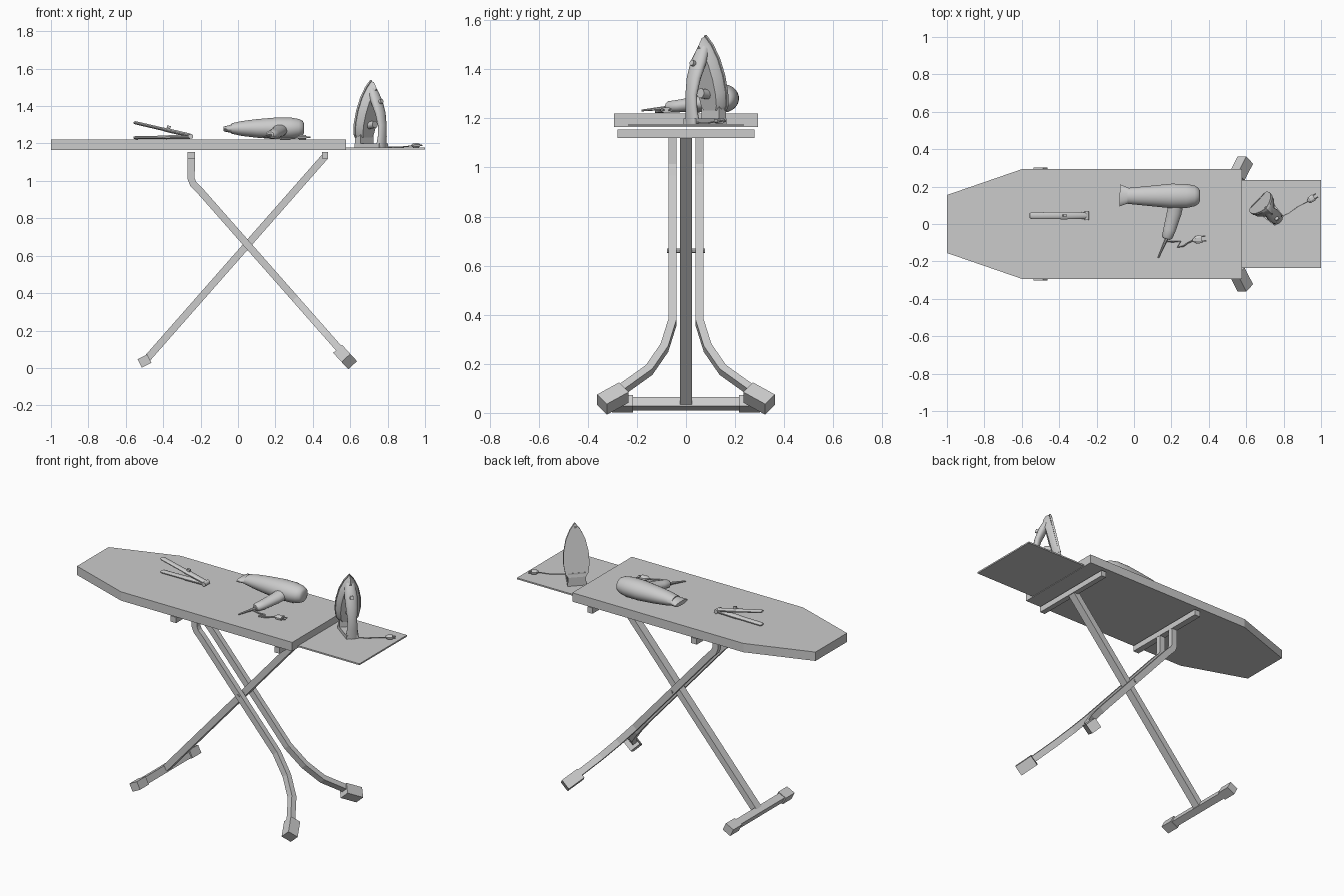
import bpy, math
from math import cos, sin, pi
from mathutils import Vector, Matrix

if "Cube" in bpy.data.objects:
    bpy.data.objects.remove(bpy.data.objects["Cube"])


def mesh(name, verts, faces, smooth=False):
    me = bpy.data.meshes.new(name)
    me.from_pydata([tuple(v) for v in verts], [], faces)
    ob = bpy.data.objects.new(name, me)
    bpy.context.collection.objects.link(ob)
    bpy.context.view_layer.objects.active = ob
    ob.select_set(True)
    bpy.ops.object.mode_set(mode='EDIT')
    bpy.ops.mesh.select_all(action='SELECT')
    bpy.ops.mesh.normals_make_consistent(inside=False)
    bpy.ops.object.mode_set(mode='OBJECT')
    if smooth:
        bpy.ops.object.shade_smooth_by_angle(angle=math.radians(40))
    ob.select_set(False)
    return ob


def loft(name, rings, smooth=False):
    n = len(rings[0])
    faces = [list(range(n)), [(len(rings) - 1) * n + i for i in range(n)]]
    for r in range(len(rings) - 1):
        for i in range(n):
            j = (i + 1) % n
            faces.append([r * n + i, r * n + j, (r + 1) * n + j, (r + 1) * n + i])
    return mesh(name, [p for r in rings for p in r], faces, smooth)


def sweep(name, path, sizes, ref=(0, 1, 0), sides=4, smooth=False):
    """Tapered tube; sizes are (across, along ref) half widths."""
    pts = [Vector(p) for p in path]
    if isinstance(sizes, tuple):
        sizes = [sizes] * len(pts)
    rings = []
    for k, p in enumerate(pts):
        dirs = [(pts[j + 1] - pts[j]).normalized() for j in (k - 1, k) if 0 <= j < len(pts) - 1]
        t = sum(dirs, Vector()).normalized()
        u = t.cross(Vector(ref)).normalized()
        v = u.cross(t)
        a, b = sizes[k]
        f = math.sqrt(2) if sides == 4 else 1
        rings.append([p + u * a * f * cos(2 * pi * (i + .5) / sides)
                      + v * b * f * sin(2 * pi * (i + .5) / sides) for i in range(sides)])
    return loft(name, rings, smooth)


def box(name, c, s, ang=0):
    m = Matrix.Translation(c) @ Matrix.Rotation(ang, 4, 'Y')
    q = [(-1, -1), (1, -1), (1, 1), (-1, 1)]
    return loft(name, [[m @ Vector((x * s[0] / 2, y * s[1] / 2, z * s[2] / 2)) for x, y in q]
                       for z in (-1, 1)])


# Board and tray
outline = [(-1, -.155), (-.6, -.293), (.578, -.293), (.578, .293), (-.6, .293), (-1, .155)]
loft('board', [[(x, y, z) for x, y in outline] for z in (1.165, 1.22)])
box('iron_tray', (.788, 0, 1.173), (.424, .468, .009))

# Rails under the board
box('rail_left', (-.25, 0, 1.137), (.04, .56, .036))
box('rail_right', (.465, 0, 1.137), (.034, .56, .036))

# Single leg with its foot bar
sweep('single_leg', [(-.49, 0, .045), (.465, 0, 1.13)], (.019, .025))
tilt = -math.radians(27)
box('foot_bar', (-.5, 0, .037), (.042, .5, .042), tilt)

# Paired legs that flare at the floor, with end caps
for s, side in ((-1, 'front'), (1, 'back')):
    box(side + '_bar_cap', (-.5, s * .258, .037), (.058, .086, .05), tilt)
    yz = [(.055, .955), (.055, .37), (.088, .265), (.15, .175), (.29, .075)]
    path = [(-.25, s * .055, 1.13), (-.25, s * .055, 1.01), (-.24, s * .055, .985)]
    path += [(.05 - (z - .66) / 1.135, s * y, z) for y, z in yz]
    sweep(side + '_leg', path, (.019, .0165))
    sweep(side + '_leg_cap', [(.55, s * .253, .083), (.595, s * .342, .034)], (.032, .033))
sweep('pivot_bolt', [(.05, -.077, .66), (.05, .077, .66)], (.01, .01), (0, 0, 1), 8)

# Hair straightener
for name, z0, z1 in (('lower', 1.235, 1.231), ('upper', 1.24, 1.313)):
    at = lambda f: (-.245 - .313 * f, .045, z0 + (z1 - z0) * f)
    sweep('straightener_%s_arm' % name, [at(0), at(.06), at(.45), at(.5), at(.97), at(1)],
          [(.008, .012), (.011, .018), (.011, .021), (.009, .019), (.009, .018), (.005, .013)],
          sides=12, smooth=True)
sweep('straightener_hinge', [(-.252, .022, 1.238), (-.252, .068, 1.238)],
      (.013, .013), (0, 0, 1), 12, True)
box('straightener_button', (-.37, .045, 1.288), (.02, .012, .014), math.radians(13))

# Hair dryer
prof = [(-.035, .042, .028), (.02, .048, .04), (.1, .056, .05), (.2, .066, .058), (.28, .065, .058),
        (.325, .055, .05), (.345, .043, .04), (.352, .03, .028)]
sweep('dryer_body', [(x, .15, 1.28 + .005 * x) for x, a, b in prof],
      [(b, a) for x, a, b in prof], sides=24, smooth=True)
sweep('dryer_nozzle', [(-.076, .153, 1.277), (-.03, .152, 1.279), (-.005, .151, 1.28)],
      [(.013, .06), (.024, .042), (.033, .045)], sides=16, smooth=True)
sweep('dryer_handle', [(.228, .13, 1.275), (.215, .06, 1.262), (.19, -.03, 1.25),
                       (.177, -.07, 1.247), (.174, -.08, 1.247)],
      [(.042, .035), (.04, .03), (.034, .026), (.029, .023), (.018, .015)], (0, 0, 1), 16, True)
sweep('dryer_cord_sleeve', [(.176, -.075, 1.243), (.13, -.18, 1.232)],
      [(.009, .009), (.004, .004)], (0, 0, 1), 8, True)
sweep('dryer_cord', [(.165, -.092, 1.235), (.21, -.095, 1.228), (.25, -.092, 1.227),
                     (.232, -.125, 1.227), (.265, -.118, 1.227), (.29, -.1, 1.228),
                     (.32, -.087, 1.232)], (.004, .005), (0, 0, 1), 6, True)


def plug(name, pos, ang, k=1):
    m = Matrix.Translation(pos) @ Matrix.Rotation(ang, 4, 'Z')
    sweep(name, [m @ Vector((x * k, 0, 0)) for x in (-.03, -.01, .02, .025)],
          [(.006 * k, .006 * k), (.024 * k, .013), (.027 * k, .013), (.027 * k, .012)],
          (0, 0, 1), 8)
    for i, y in enumerate((-.014, .014)):
        sweep('%s_prong_%d' % (name, i), [m @ Vector((x * k, y * k, 0)) for x in (.02, .05)],
              (.004, .004), (0, 0, 1), 6)


plug('dryer_plug', (.34, -.083, 1.233), .15, .9)


# Iron standing on its heel: depth d, width w, height h
def P(d, w, h):
    return Vector((.705 + .72 * d + .69 * w, .085 - .69 * d + .72 * w, 1.177 + h))


W = Vector((.69, .72, 0))
half = [(.052, .055), (.066, .075), (.075, .13), (.072, .2), (.056, .27), (.03, .325)]
sole = half + [(0, .362)] + [(-w, h) for w, h in reversed(half)]


def sole_ring(off, k):
    return [P(-.075 + .21 * h + off, w * k, .055 + (h - .055) * (.6 + .4 * k)) for w, h in sole]


loft('iron_soleplate', [sole_ring(0, 1), sole_ring(.012, 1)])
loft('iron_body', [sole_ring(.012, .95), sole_ring(.03, .9), sole_ring(.048, .65)], True)
rect = [(-.06, -.055), (.1, -.035), (.1, .035), (-.06, .055)]
loft('iron_heel', [[P(d, w, h) for d, w in rect] for h in (0, .022)])
loft('iron_back', [[P(d, w, h) for d, w in ((-.06, -.052), (-.02, -.05), (-.02, .05), (-.06, .052))]
                   for h in (0, .08)])
sweep('iron_handle', [P(0, 0, .345), P(.02, 0, .305), P(.05, 0, .25), P(.078, 0, .185),
                      P(.092, 0, .12), P(.092, 0, .06), P(.085, 0, .003)],
      [(.008, .008), (.024, .028), (.025, .037), (.021, .034), (.018, .028), (.017, .03),
       (.02, .036)], W, 16, True)
sweep('iron_dial', [P(-.01, 0, .12), P(.038, 0, .125)], (.02, .02), W, 12, True)
sweep('iron_button', [P(.06, 0, .24), P(.09, 0, .25)], (.012, .012), W, 10, True)

# Iron cord and plug
sweep('iron_cord', [P(.09, .02, .006), (.83, .06, 1.181), (.87, .09, 1.181), (.93, .12, 1.187)],
      (.003, .003), (0, 0, 1), 6, True)
plug('iron_plug', (.947, .133, 1.19), .6, .75)
